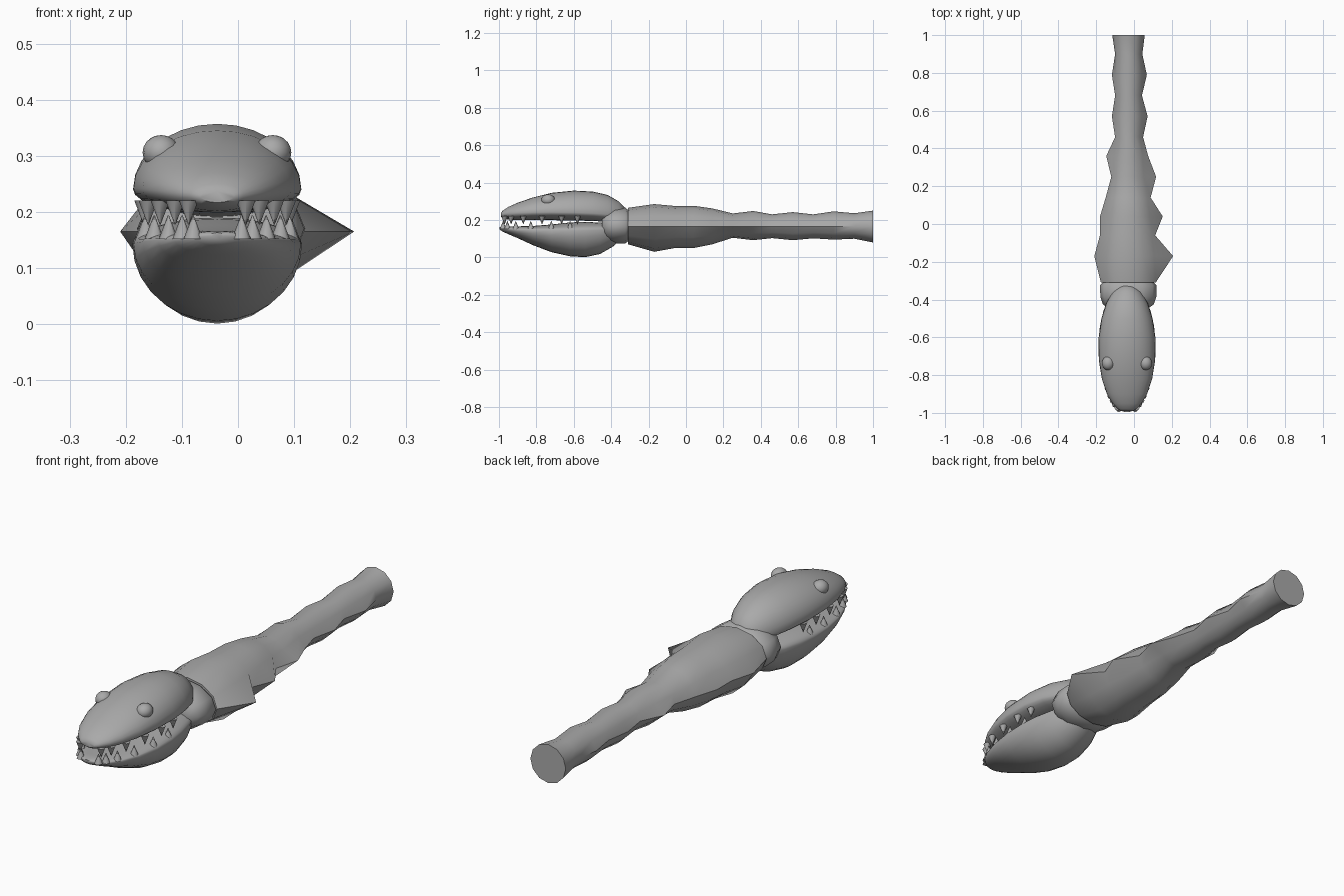
import bpy, bmesh, math
from mathutils import Vector, Matrix

if "Cube" in bpy.data.objects:
    bpy.data.objects.remove(bpy.data.objects["Cube"])

CX = -0.037                      # centre line of the head
skin = bpy.data.materials.new("plain grey")
skin.diffuse_color = (0.4, 0.4, 0.4, 1)
skin.use_nodes = True
skin.node_tree.nodes["Principled BSDF"].inputs["Base Color"].default_value = skin.diffuse_color


def finish(bm, name, angle):
    bmesh.ops.recalc_face_normals(bm, faces=bm.faces)
    me = bpy.data.meshes.new(name)
    bm.to_mesh(me)
    bm.free()
    me.materials.append(skin)
    ob = bpy.data.objects.new(name, me)
    bpy.context.collection.objects.link(ob)
    bpy.ops.object.select_all(action='DESELECT')
    ob.select_set(True)
    bpy.context.view_layer.objects.active = ob
    bpy.ops.object.shade_smooth_by_angle(angle=math.radians(angle))
    return ob


def loft(name, rings, angle):
    """Skin a list of closed rings of points and cap both ends."""
    bm = bmesh.new()
    rows = [[bm.verts.new(p) for p in ring] for ring in rings]
    n = len(rows[0])
    for a, b in zip(rows, rows[1:]):
        for i in range(n):
            j = (i + 1) % n
            bm.faces.new((a[i], a[j], b[j], b[i]))
    bm.faces.new(rows[0])
    bm.faces.new(rows[-1])
    return finish(bm, name, angle)


def ring(y, cx, hw, top, mid, bot, n):
    """Oval ring with separate heights above and below its widest line."""
    pts = []
    for i in range(n):
        a = 2 * math.pi * i / n
        s = math.sin(a)
        pts.append(Vector((cx + hw * math.cos(a), y,
                           mid + s * ((top - mid) if s > 0 else (mid - bot)))))
    return pts


def half_width(y):
    return 0.152 * math.sqrt(max(0.0, 1 - ((y + 0.655) / 0.342) ** 2))


# jaws: y, top, widest height, bottom
upper = [(-0.990, .237, .228, .217), (-0.980, .250, .230, .210), (-0.95, .270, .234, .202),
         (-0.90, .292, .238, .199), (-0.82, .320, .241, .199), (-0.72, .345, .242, .199),
         (-0.60, .357, .240, .197), (-0.50, .352, .236, .195), (-0.42, .334, .230, .190),
         (-0.36, .300, .222, .185), (-0.33, .268, .215, .185), (-0.32, .235, .210, .190)]
lower = [(-0.996, .163, .158, .150), (-0.985, .166, .156, .140), (-0.95, .166, .153, .124),
         (-0.90, .166, .150, .103), (-0.82, .168, .147, .066), (-0.72, .176, .144, .028),
         (-0.62, .187, .143, .006), (-0.54, .190, .144, .001), (-0.46, .186, .146, .018),
         (-0.39, .182, .150, .058), (-0.34, .178, .154, .103), (-0.32, .172, .158, .140)]
for name, table in (("upper_jaw", upper), ("lower_jaw", lower)):
    loft(name, [ring(y, CX, half_width(y), t, m, b, 28) for y, t, m, b in table], 50)

# collar between head and body
loft("neck", [ring(y, -0.03, hw, .17 + hh, .17, .17 - hh, 12) for y, hw, hh in
              ((-.45, .10, .055), (-.425, .135, .085), (-.385, .148, .096),
               (-.325, .15, .096), (-.305, .13, .08))], 45)

# body: y, half width, top, bottom, left spur x, right spur x
body = [(-.31, .145, .265, .070, -.175, .115), (-.17, .155, .285, .030, -.21, .207),
        (-.06, .142, .275, .050, -.18, .112), (.04, .130, .276, .050, -.18, .152),
        (.14, .115, .262, .070, -.15, .088), (.25, .092, .235, .105, -.12, .117),
        (.36, .085, .248, .092, -.147, .075), (.46, .070, .230, .103, -.10, .048),
        (.57, .078, .242, .092, -.117, .072), (.68, .070, .230, .102, -.10, .042),
        (.79, .078, .246, .095, -.117, .068), (.90, .072, .236, .100, -.10, .044),
        (1.0, .086, .250, .080, -.115, .057)]
rings = []
for y, hw, top, bot, left, right in body:
    r = ring(y, -0.029, hw, top, .165, bot, 12)
    r[0].x, r[6].x = right, left
    rings.append(r)
loft("body_and_tail", rings, 40)

# eyes
for side, x in (("left", -.137), ("right", .062)):
    bm = bmesh.new()
    bmesh.ops.create_uvsphere(bm, u_segments=16, v_segments=10, radius=1)
    bmesh.ops.transform(bm, verts=bm.verts, matrix=Matrix.Translation((x, -.737, .306))
                        @ Matrix.Diagonal((.033, .037, .031, 1)))
    finish(bm, side + "_eye", 60)


# teeth: cones along the jaw edge, down from above and up from below
def teeth(name, ys, z, flip):
    bm = bmesh.new()
    for y in ys:
        for s in (-1, 1):
            m = Matrix.Translation((CX + s * half_width(y) * 0.86, y, z))
            if flip:
                m = m @ Matrix.Rotation(math.pi, 4, 'X')
            bmesh.ops.create_cone(bm, segments=8, radius1=.017, radius2=.001, depth=.042,
                                  cap_ends=True, matrix=m)
    finish(bm, name, 50)


teeth("upper_teeth", (-.97, -.935, -.87, -.77, -.665, -.58), .199, True)
teeth("lower_teeth", (-.978, -.955, -.91, -.83, -.72, -.62), .173, False)
